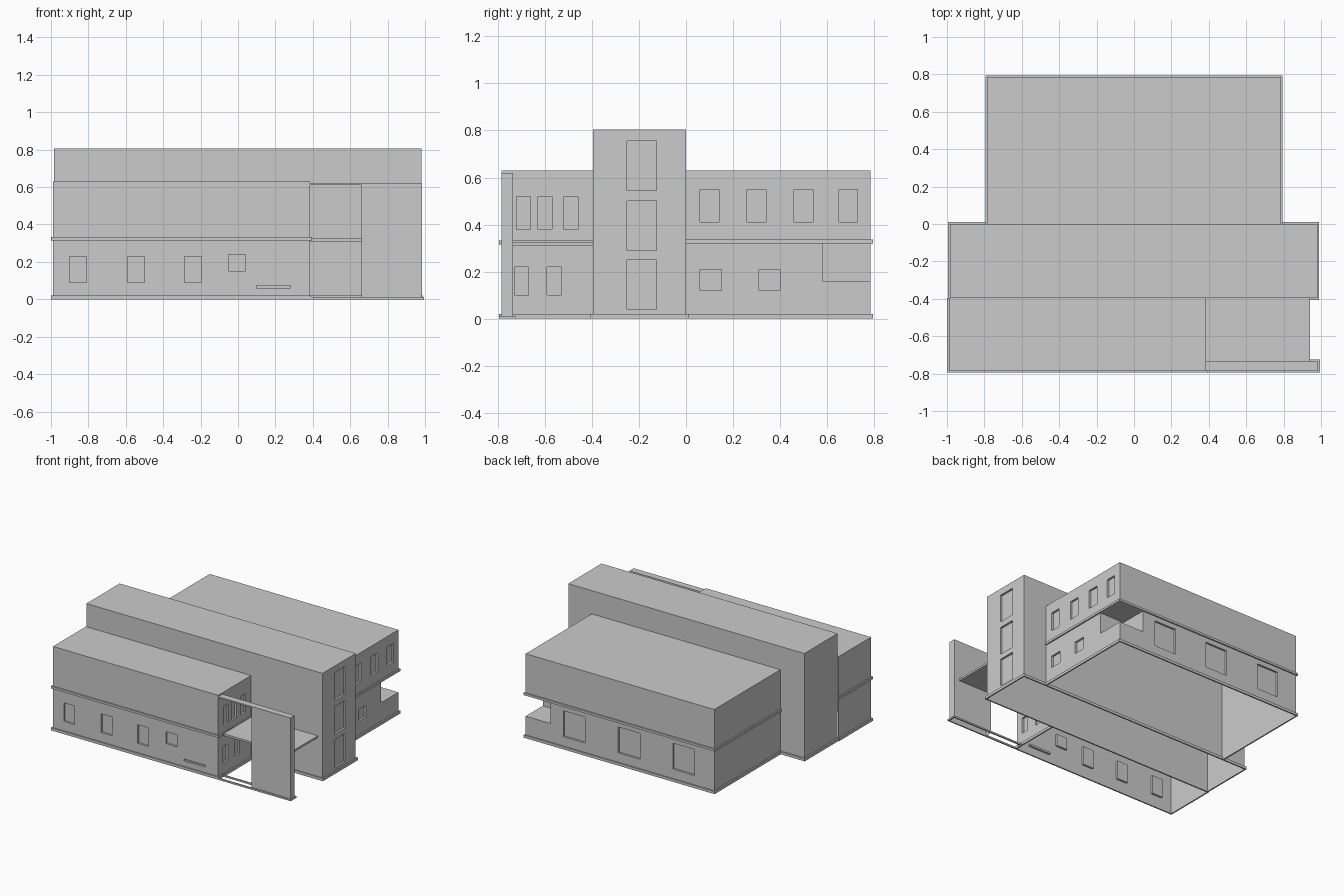
import bpy, bmesh
from mathutils import Vector

if "Cube" in bpy.data.objects:
    bpy.data.objects.remove(bpy.data.objects["Cube"])

UP = Vector((0, 0, 1))
DEPTH = 0.015   # window recess
LIP = 0.01      # ledge overhang


def finish(name, bm):
    bmesh.ops.remove_doubles(bm, verts=bm.verts, dist=0.0002)
    mesh = bpy.data.meshes.new(name)
    bm.to_mesh(mesh)
    bm.free()
    obj = bpy.data.objects.new(name, mesh)
    bpy.context.collection.objects.link(obj)
    return obj


def quad(bm, *pts):
    bm.faces.new([bm.verts.new(p) for p in pts])


def panel(bm, start, udir, length, height, windows=(), holes=()):
    """Thin wall with recessed windows and open holes, both (u0, u1, z0, z1)."""
    start, udir = Vector(start), Vector(udir)
    inward = -udir.cross(UP) * DEPTH
    cuts = list(windows) + list(holes)
    us = sorted({0, length, *[round(c[i], 4) for c in cuts for i in (0, 1)]})
    zs = sorted({0, height, *[round(c[i], 4) for c in cuts for i in (2, 3)]})

    def inside(rects, u, z):
        return any(r[0] < u < r[1] and r[2] < z < r[3] for r in rects)

    def corners(u0, u1, z0, z1):
        return [start + udir * u + UP * z
                for u, z in ((u0, z0), (u1, z0), (u1, z1), (u0, z1))]

    for u0, u1 in zip(us, us[1:]):
        for z0, z1 in zip(zs, zs[1:]):
            u, z = (u0 + u1) / 2, (z0 + z1) / 2
            if u1 - u0 > 1e-4 and not inside(cuts, u, z):
                quad(bm, *corners(u0, u1, z0, z1))
    for w in windows:
        outer = corners(*w)
        inner = [p + inward for p in outer]
        quad(bm, *inner)
        for i in range(4):
            j = (i + 1) % 4
            quad(bm, outer[i], outer[j], inner[j], inner[i])


def block(name, x0, x1, y0, y1, h, sides, windows={}, holes={}, extra=()):
    """Open-bottomed volume; windows and holes are given in world x or y."""
    layout = {"front": ((x0, y0, 0), (1, 0, 0), x1 - x0, lambda a: a - x0),
              "right": ((x1, y0, 0), (0, 1, 0), y1 - y0, lambda a: a - y0),
              "rear": ((x1, y1, 0), (-1, 0, 0), x1 - x0, lambda a: x1 - a),
              "left": ((x0, y1, 0), (0, -1, 0), y1 - y0, lambda a: y1 - a)}
    bm = bmesh.new()
    for side in sides:
        start, udir, length, to_u = layout[side]

        def local(rects):
            return [(*sorted((to_u(a), to_u(b))), c, d) for a, b, c, d in rects]
        panel(bm, start, udir, length, h,
              local(windows.get(side, ())), local(holes.get(side, ())))
    quad(bm, (x0, y0, h), (x1, y0, h), (x1, y1, h), (x0, y1, h))
    for pts in extra:
        quad(bm, *pts)
    return finish(name, bm)


def add_box(bm, x0, x1, y0, y1, z0, z1):
    vs = bmesh.ops.create_cube(bm, size=1)["verts"]
    for v in vs:
        v.co = ((x0 + x1) / 2 + v.co.x * (x1 - x0),
                (y0 + y1) / 2 + v.co.y * (y1 - y0),
                (z0 + z1) / 2 + v.co.z * (z1 - z0))


def box(name, *dims):
    bm = bmesh.new()
    add_box(bm, *dims)
    return finish(name, bm)


def ledge(name, x0, x1, y0, y1, z0, z1, sides):
    """Narrow strips around the chosen sides of a volume."""
    o = LIP
    f = o if "front" in sides else 0
    r = o if "rear" in sides else 0
    strips = {"front": (x0, x1, y0 - o, y0), "rear": (x0, x1, y1, y1 + o),
              "left": (x0 - o, x0, y0 - f, y1 + r),
              "right": (x1, x1 + o, y0 - f, y1 + r)}
    bm = bmesh.new()
    for s in sides:
        add_box(bm, *strips[s], z0, z1)
    return finish(name, bm)


ALL = ("front", "right", "rear", "left")

# Tall central volume with a column of side windows
block("central_block", -0.985, 0.98, -0.395, 0, 0.805, ALL,
      {"right": [(-0.25, -0.125, z, z + 0.21) for z in (0.04, 0.29, 0.545)]})
ledge("central_base", -0.985, 0.98, -0.395, 0, 0, 0.02, ALL)

# Front wing
FRONT = (-0.99, 0.385, -0.785, -0.395)
block("front_wing", *FRONT, 0.63, ("front", "right", "left"),
      {"front": [(x, x + 0.09, 0.09, 0.23) for x in (-0.90, -0.59, -0.285)]
       + [(-0.05, 0.04, 0.15, 0.24), (0.10, 0.28, 0.06, 0.075)],
       "right": [(y, y + 0.06, 0.38, 0.52) for y in (-0.72, -0.63, -0.52)]
       + [(y, y + 0.06, 0.10, 0.22) for y in (-0.73, -0.59)]})
for nm, z0, z1 in (("front_base", 0, 0.02), ("front_ledge", 0.315, 0.332)):
    ledge(nm, *FRONT, z0, z1, ("front", "right", "left"))

# Rear wing with an open corner loggia
X, Y, N, Z0, Z1 = 0.785, 0.785, 0.58, 0.16, 0.32
loggia = [
    [(N, N, Z0), (X, N, Z0), (X, Y, Z0), (N, Y, Z0)],
    [(N, N, Z1), (N, Y, Z1), (X, Y, Z1), (X, N, Z1)],
    [(N, N, Z0), (N, Y, Z0), (N, Y, Z1), (N, N, Z1)],
    [(N, N, Z0), (N, N, Z1), (X, N, Z1), (X, N, Z0)],
]
REAR = (-0.785, X, 0, Y)
block("rear_wing", *REAR, 0.63, ("right", "rear", "left"),
      {"right": [(y, y + 0.08, 0.41, 0.55) for y in (0.06, 0.26, 0.46, 0.65)]
       + [(y, y + 0.09, 0.12, 0.21) for y in (0.06, 0.31)],
       "rear": [(x - 0.18, x, 0.09, 0.285) for x in (0.47, 0.015, -0.44)]},
      {"right": [(N, Y, Z0, Z1)], "rear": [(N, X, Z0, Z1)]}, loggia)
for nm, z0, z1 in (("rear_base", 0, 0.02), ("rear_ledge", 0.32, 0.337)):
    ledge(nm, *REAR, z0, z1, ("right", "rear", "left"))

# Balcony, screen wall and the thin frame joining it to the front wing
box("balcony_slab", 0.385, 0.94, -0.735, -0.395, 0.31, 0.325)
block("screen_wall", 0.66, 0.985, -0.785, -0.735, 0.62, ALL)
box("screen_beam", 0.385, 0.66, -0.785, -0.735, 0.61, 0.62)
ledge("screen_base", 0.395, 0.985, -0.785, -0.735, 0, 0.012,
      ("front", "right", "rear"))
